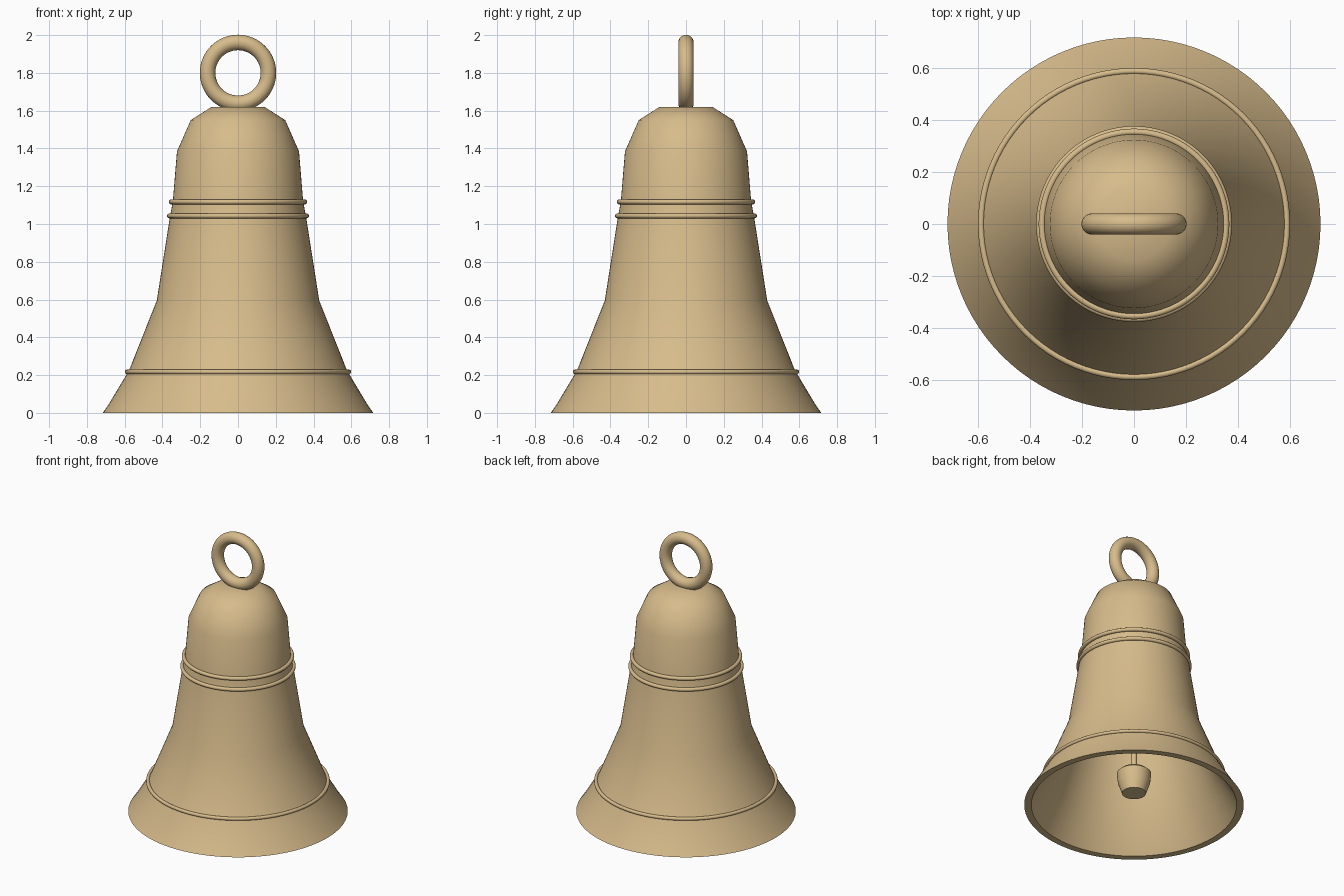
import bpy
import bmesh
import math

cube = bpy.data.objects.get("Cube")
if cube:
    bpy.data.objects.remove(cube, do_unlink=True)

SEGMENTS = 96

# Single warm brass colour
brass = bpy.data.materials.new("pale_brass")
brass.use_nodes = True
colour = (0.68, 0.50, 0.26, 1.0)
brass.diffuse_color = colour
brass.node_tree.nodes["Principled BSDF"].inputs["Base Color"].default_value = colour


def finish(obj, name):
    obj.name = name
    obj.data.name = name
    obj.data.materials.append(brass)
    bpy.ops.object.select_all(action="DESELECT")
    obj.select_set(True)
    bpy.context.view_layer.objects.active = obj
    bpy.ops.object.shade_smooth_by_angle(angle=math.radians(42))
    return obj


def lathe(name, profile):
    """Turn a (radius, height) profile around the z axis."""
    mesh = bpy.data.meshes.new(name)
    bm = bmesh.new()
    verts = [bm.verts.new((r, 0, z)) for r, z in profile]
    edges = [bm.edges.new(pair) for pair in zip(verts, verts[1:])]
    bmesh.ops.spin(bm, geom=verts + edges, cent=(0, 0, 0), axis=(0, 0, 1),
                   angle=math.tau, steps=SEGMENTS, use_duplicate=False)
    bmesh.ops.remove_doubles(bm, verts=bm.verts, dist=0.0005)
    bmesh.ops.recalc_face_normals(bm, faces=bm.faces)
    bm.to_mesh(mesh)
    bm.free()
    obj = bpy.data.objects.new(name, mesh)
    bpy.context.collection.objects.link(obj)
    return finish(obj, name)


def ring(name, z, major, minor, upright=False):
    bpy.ops.mesh.primitive_torus_add(
        major_radius=major, minor_radius=minor, major_segments=SEGMENTS,
        minor_segments=20, location=(0, 0, z),
        rotation=(math.pi / 2 if upright else 0, 0, 0))
    return finish(bpy.context.object, name)


# Hollow bell: outside from crown to lip, then back up the inside
outer = [(0, 1.62), (0.14, 1.62), (0.25, 1.55), (0.323, 1.385),
         (0.345, 1.12), (0.36, 1.04), (0.43, 0.595), (0.577, 0.225),
         (0.685, 0.045), (0.716, 0)]
inner = [(0.67, 0), (0.64, 0.045), (0.532, 0.225), (0.385, 0.595),
         (0.315, 1.04), (0.3, 1.12), (0.278, 1.37), (0.215, 1.51),
         (0.125, 1.57), (0, 1.57)]
lathe("bell_body", outer + inner)

# Raised bands
ring("upper_band", 1.117, 0.353, 0.013)
ring("middle_band", 1.043, 0.363, 0.013)
ring("lower_band", 0.217, 0.587, 0.012)

# Hanging loop
ring("hanging_loop", 1.8, 0.161, 0.041, upright=True)

# Clapper and its rod
lathe("clapper", [(0, 0.087), (0.078, 0.087), (0.105, 0.165),
                  (0.112, 0.235), (0.09, 0.255), (0, 0.255)])
lathe("clapper_rod", [(0, 0.24), (0.02, 0.24), (0.02, 1.59), (0, 1.59)])
